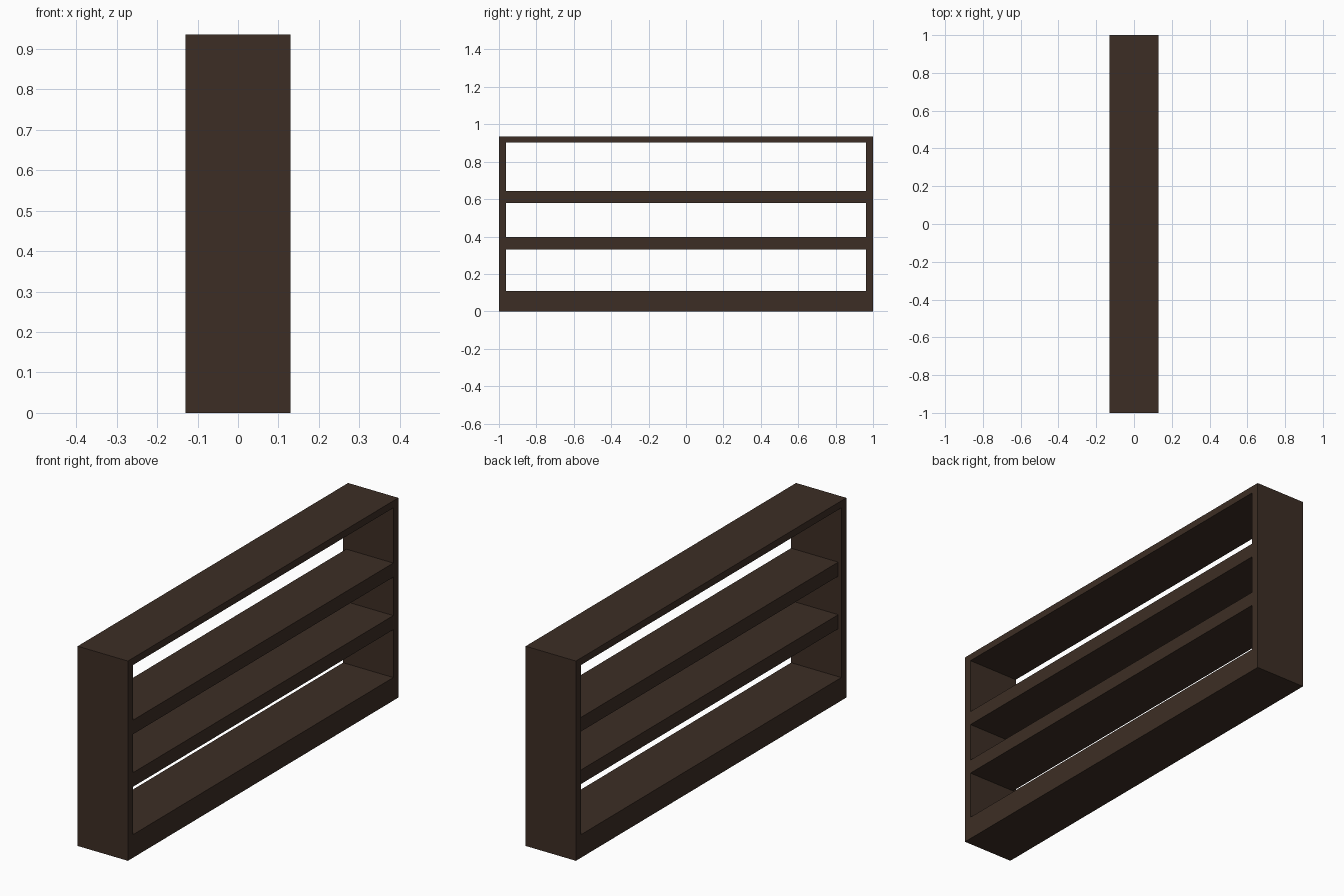
import bpy

if "Cube" in bpy.data.objects:
    bpy.data.objects.remove(bpy.data.objects["Cube"])

# Dark wood used for the whole bookcase
wood = bpy.data.materials.new("dark brown wood")
wood.diffuse_color = (0.046, 0.027, 0.018, 1.0)
wood.use_nodes = True
wood.node_tree.nodes["Principled BSDF"].inputs["Base Color"].default_value = wood.diffuse_color

W = 0.13      # half depth in x
L = 1.0       # half length in y
H = 0.935     # total height
T = 0.037     # side panel thickness


def box(name, x0, x1, y0, y1, z0, z1):
    bpy.ops.mesh.primitive_cube_add(
        size=1, location=((x0 + x1) / 2, (y0 + y1) / 2, (z0 + z1) / 2))
    ob = bpy.context.object
    ob.name = name
    ob.scale = (x1 - x0, y1 - y0, z1 - z0)
    bpy.ops.object.transform_apply(location=False, rotation=False, scale=True)
    ob.data.materials.append(wood)
    return ob


# End panels
box("front_end_panel", -W, W, -L, -L + T, 0, H)
box("back_end_panel", -W, W, L - T, L, 0, H)

# Top board and thick plinth between the end panels
box("top_board", -W, W, -L + T, L - T, 0.902, H)
box("plinth", -W, W, -L + T, L - T, 0, 0.108)

# Shelves, slightly set back on the -x side
for name, z0, z1 in (("lower_shelf", 0.332, 0.398), ("upper_shelf", 0.578, 0.644)):
    box(name, -W + 0.016, W, -L + T, L - T, z0, z1)
